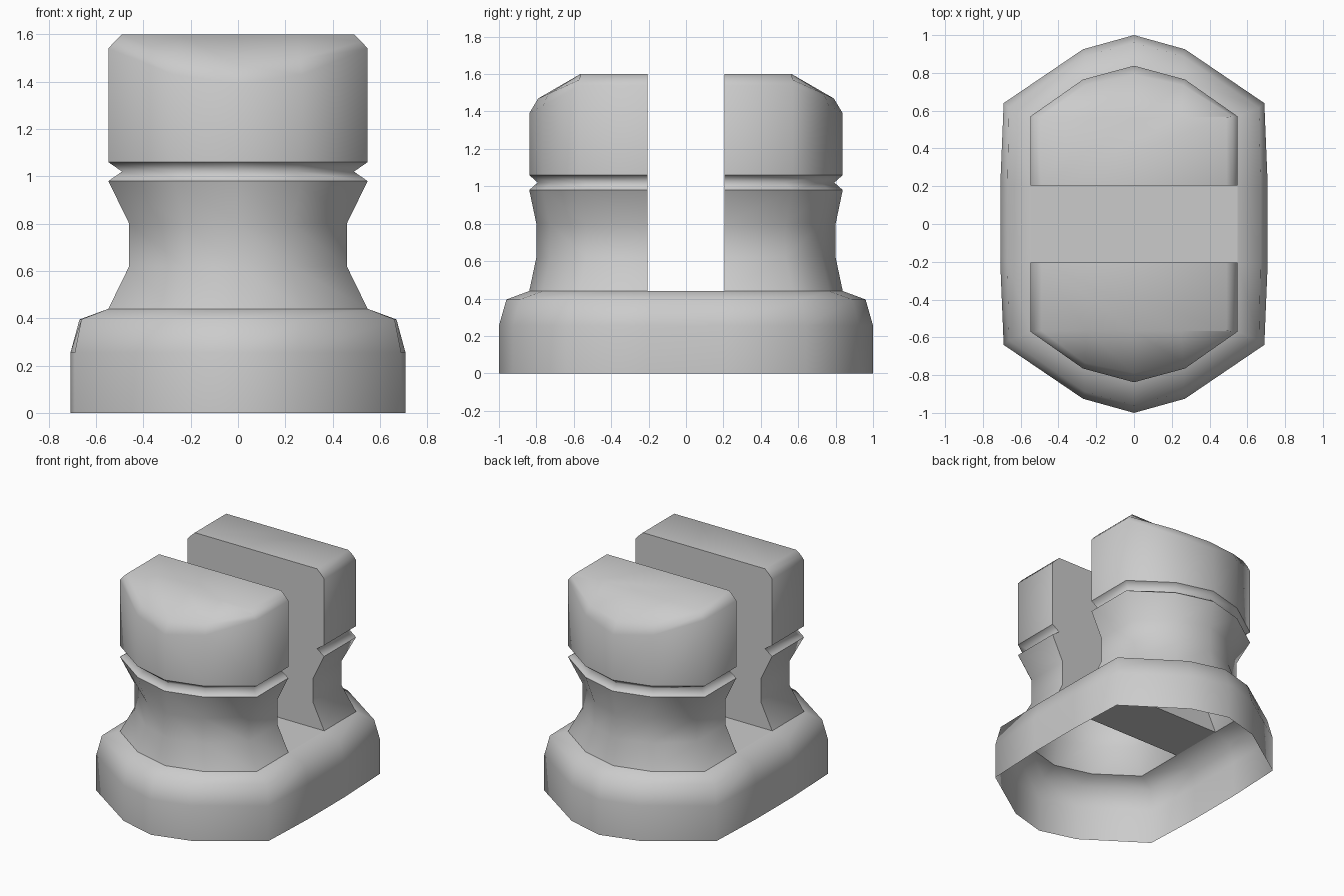
import bpy, bmesh

if "Cube" in bpy.data.objects:
    bpy.data.objects.remove(bpy.data.objects["Cube"])

SLOT = 0.205  # half width of the gap between the two posts


def full_row(half):
    """Mirror (x, y, z) points running from the right side to the centre line."""
    return half + [(-x, y, z) for x, y, z in reversed(half[:-1])]


def loft(bm, rows, closed):
    rings = [[bm.verts.new(p) for p in row] for row in rows]
    n = len(rings[0])
    for a, b in zip(rings, rings[1:]):
        for i in range(n if closed else n - 1):
            j = (i + 1) % n
            bm.faces.new((a[i], a[j], b[j], b[i]))
    return rings


def finish(bm, name, sharp):
    bmesh.ops.recalc_face_normals(bm, faces=bm.faces)
    for f in bm.faces:
        f.smooth = True
    for e in bm.edges:
        e.smooth = not sharp(*[v.co for v in e.verts])
    mesh = bpy.data.meshes.new(name)
    bm.to_mesh(mesh)
    bm.free()
    bpy.context.collection.objects.link(bpy.data.objects.new(name, mesh))


def same_level(a, b, levels):
    return any(abs(a.z - z) < 1e-4 and abs(b.z - z) < 1e-4 for z in levels)


# Base: hollow skirt, open underneath, with only a floor strip under the gap
outer = [(0.708, SLOT), (0.69, 0.64), (0.27, 0.925), (0, 1.0)]
shoulder = [(0.67, SLOT), (0.662, 0.615), (0.26, 0.888), (0, 0.96)]
inner = [(0.548, SLOT), (0.548, 0.57), (0.27, 0.765), (0, 0.838)]
rows = []
for outline, z in ((outer, 0), (outer, 0.255), (shoulder, 0.395), (inner, 0.44)):
    back = full_row([(x, y, z) for x, y in outline])
    rows.append(back + [(x, -y, z) for x, y, z in reversed(back)])
bm = bmesh.new()
top = loft(bm, rows, True)[-1]
bm.faces.new((top[0], top[6], top[7], top[13]))
finish(bm, "base", lambda a, b: same_level(a, b, (0.44,)))


# Posts: waisted neck, V groove, and a cap with a rounded outer shoulder
def post(name, side):
    halves = []
    for z, width, inset in ((0.44, 0.548, 0), (0.62, 0.46, 0.038), (0.8, 0.46, 0.038),
                            (0.98, 0.548, 0), (1.02, 0.49, 0.045), (1.06, 0.548, 0)):
        k = width / 0.548
        halves.append([(x * k, y if y == SLOT else y - inset, z) for x, y in inner])
    halves.append([(x, y, z) for (x, y), z in zip(inner, (1.54, 1.54, 1.43, 1.39))])
    halves.append([(0.522, SLOT, 1.57), (0.522, 0.57, 1.57), (0.26, 0.735, 1.495), (0, 0.79, 1.47)])
    halves.append([(0.49, SLOT, 1.6), (0.49, 0.565, 1.6), (0.25, 0.565, 1.6), (0, 0.565, 1.6)])
    bm = bmesh.new()
    rings = loft(bm, [[(x, y * side, z) for x, y, z in full_row(h)] for h in halves], False)
    bm.faces.new(rings[-1])                                            # flat top
    bm.faces.new([r[0] for r in rings] + [r[-1] for r in reversed(rings)])  # gap wall

    def sharp(a, b):
        on_wall = max(abs(a.y), abs(b.y)) < SLOT + 1e-4
        return on_wall or same_level(a, b, (0.44, 0.98, 1.06))
    finish(bm, name, sharp)


post("front_post", -1)
post("back_post", 1)
